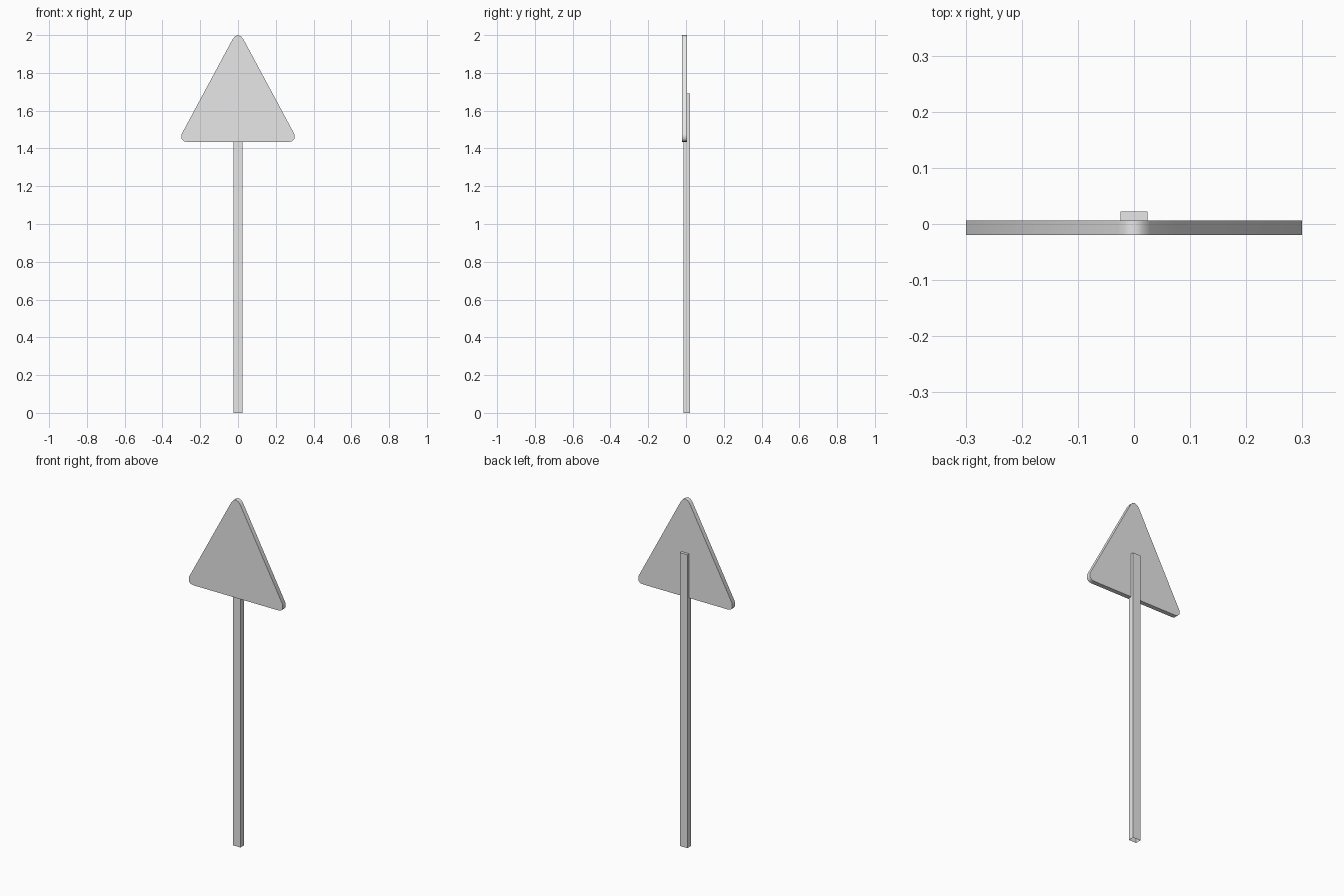
import bpy, bmesh, math

cube = bpy.data.objects.get("Cube")
if cube:
    bpy.data.objects.remove(cube, do_unlink=True)

grey = bpy.data.materials.new("plain_grey")
grey.use_nodes = True
grey.diffuse_color = (0.8, 0.8, 0.8, 1)
grey.node_tree.nodes["Principled BSDF"].inputs["Base Color"].default_value = (0.8, 0.8, 0.8, 1)


def extruded(name, outline, direction, open_start=False):
    """Extrude a closed outline along a direction into a solid part."""
    bm = bmesh.new()
    start = bm.faces.new([bm.verts.new(p) for p in outline])
    geom = bmesh.ops.extrude_face_region(bm, geom=[start], use_keep_orig=True)["geom"]
    moved = [g for g in geom if isinstance(g, bmesh.types.BMVert)]
    bmesh.ops.translate(bm, verts=moved, vec=direction)
    bmesh.ops.recalc_face_normals(bm, faces=bm.faces)
    if open_start:
        bmesh.ops.delete(bm, geom=[start], context='FACES_ONLY')
    mesh = bpy.data.meshes.new(name)
    bm.to_mesh(mesh)
    bm.free()
    mesh.materials.append(grey)
    obj = bpy.data.objects.new(name, mesh)
    bpy.context.collection.objects.link(obj)
    return obj


# Square post, open at the foot
w, front, back = 0.024, -0.012, 0.022
extruded("post", [(-w, front, 0), (w, front, 0), (w, back, 0), (-w, back, 0)],
         (0, 0, 1.69), open_start=True)

# Triangular plate with rounded corners, mirrored from its right half
half = [(0.27, 1.435), (0.287, 1.438), (0.299, 1.45), (0.299, 1.475),
        (0.028, 1.979), (0.016, 1.993)]
profile = half + [(0, 2.0)] + [(-x, z) for x, z in reversed(half)]
plate = extruded("sign_plate", [(x, -0.02, z) for x, z in profile], (0, 0.026, 0))

# Smooth rim with crisp front and back edges
bpy.ops.object.select_all(action='DESELECT')
plate.select_set(True)
bpy.context.view_layer.objects.active = plate
bpy.ops.object.shade_smooth_by_angle(angle=math.radians(50))
